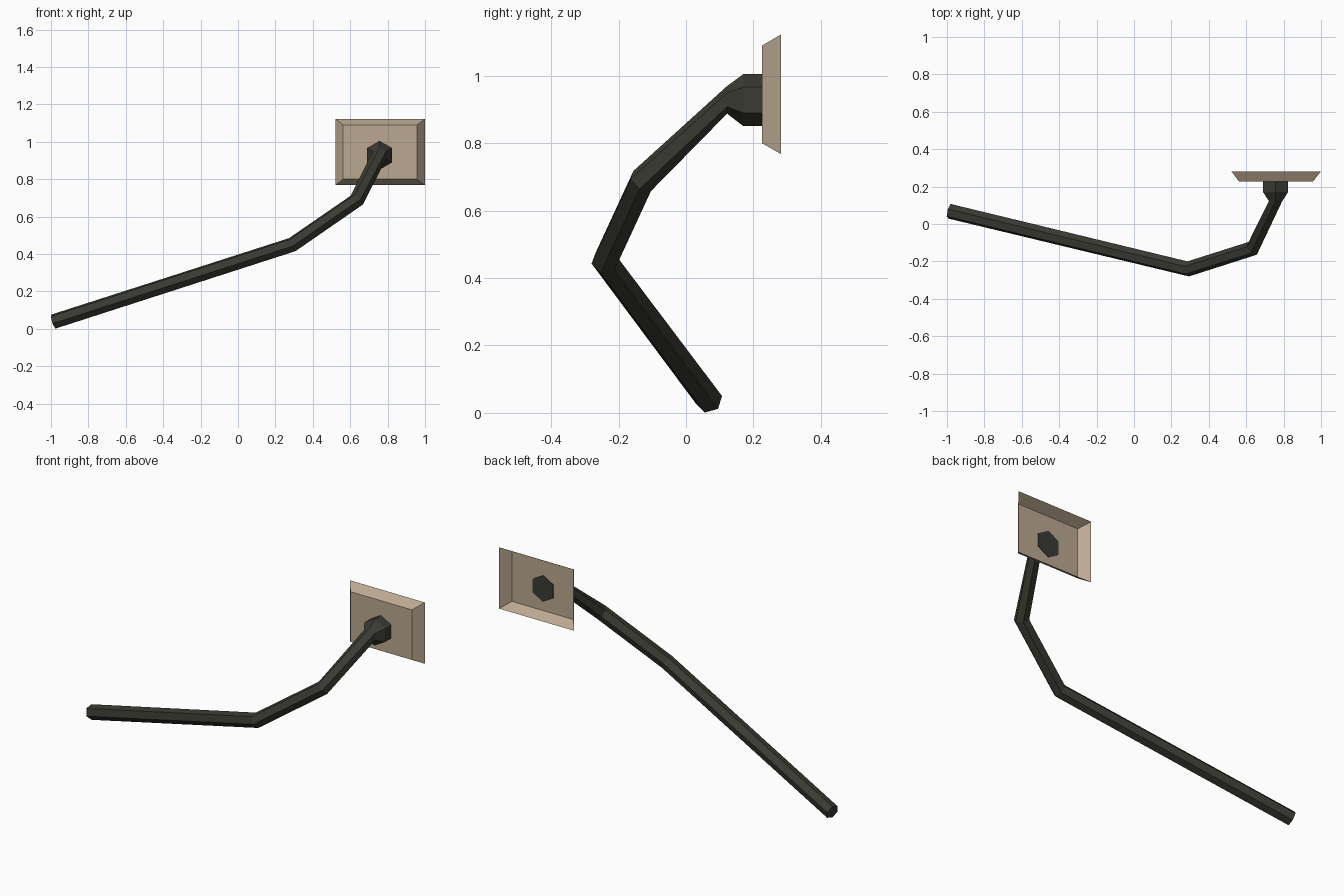
import bpy, bmesh, math
from mathutils import Vector

if "Cube" in bpy.data.objects:
    bpy.data.objects.remove(bpy.data.objects["Cube"])


def material(name, rgb):
    m = bpy.data.materials.new(name)
    m.diffuse_color = (*rgb, 1)
    m.use_nodes = True
    m.node_tree.nodes["Principled BSDF"].inputs["Base Color"].default_value = m.diffuse_color
    return m


def finish(bm, name, mat):
    bmesh.ops.recalc_face_normals(bm, faces=bm.faces[:])
    me = bpy.data.meshes.new(name)
    bm.to_mesh(me)
    bm.free()
    me.materials.append(mat)
    ob = bpy.data.objects.new(name, me)
    bpy.context.collection.objects.link(ob)
    return ob


def bridge(bm, a, b):
    n = len(a)
    for i in range(n):
        bm.faces.new((a[i], a[(i + 1) % n], b[(i + 1) % n], b[i]))


tan = material("tan plate", (0.50, 0.395, 0.285))
dark = material("dark metal", (0.042, 0.043, 0.033))

# wall plate: bevelled tray, open at the back
bm = bmesh.new()
rings = []
for y, x0, x1, z0, z1 in ((0.226, 0.562, 0.956, 0.80, 1.09),
                          (0.282, 0.52, 1.0, 0.768, 1.123)):
    rings.append([bm.verts.new(p) for p in
                  ((x0, y, z0), (x1, y, z0), (x1, y, z1), (x0, y, z1))])
bm.faces.new(rings[0])
bridge(bm, *rings)
plate = finish(bm, "wall_plate", tan)
if plate.data.polygons[0].normal.y > 0:
    plate.data.flip_normals()

# bent bar: hexagonal sweep with a thick socket where it meets the plate
path = [((0.757, 0.229, 0.928), 0.077),
        ((0.757, 0.17, 0.928), 0.077),
        ((0.757, 0.122, 0.929), 0.041),
        ((0.635, -0.13, 0.688), 0.041),
        ((0.29, -0.24, 0.45), 0.041),
        ((-0.986, 0.068, 0.039), 0.041)]
pts = [Vector(p) for p, r in path]
dirs = [(b - a).normalized() for a, b in zip(pts, pts[1:])]
tangents = [Vector((0, -1, 0))] * 3
tangents += [(dirs[i - 1] + dirs[i]).normalized() for i in (3, 4)] + [dirs[4]]

bm = bmesh.new()
up, prev, loops = Vector((0, 0, 1)), tangents[0], []
for (p, r), t in zip(path, tangents):
    up = prev.rotation_difference(t) @ up
    prev = t
    side = t.cross(up)
    loops.append([bm.verts.new(Vector(p) + r * (math.cos(k * math.pi / 3) * up
                  + math.sin(k * math.pi / 3) * side)) for k in range(6)])
for a, b in zip(loops, loops[1:]):
    bridge(bm, a, b)
bm.faces.new(loops[0])
bm.faces.new(loops[-1])
finish(bm, "bent_bar", dark)
